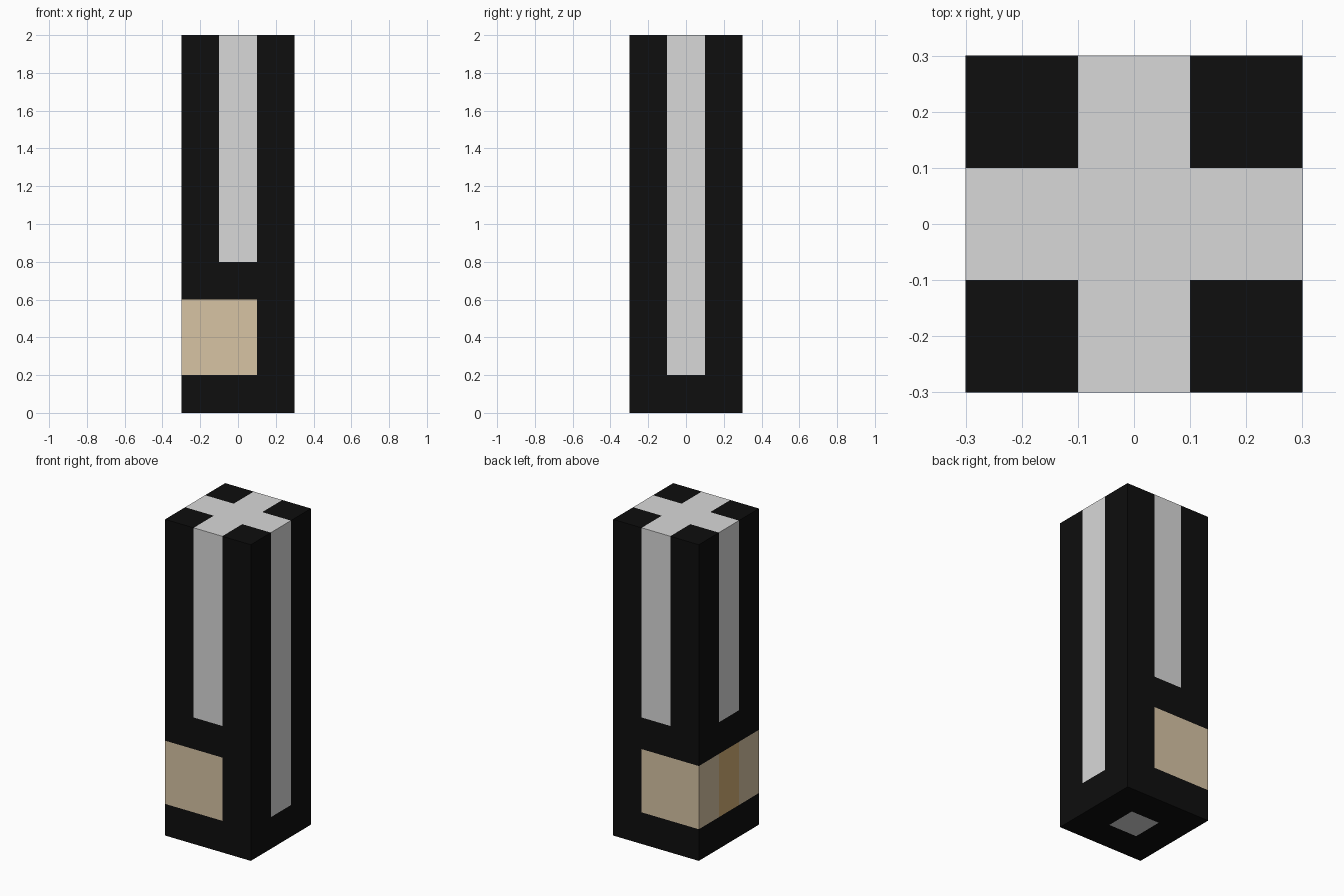
import bpy, bmesh

if "Cube" in bpy.data.objects:
    bpy.data.objects.remove(bpy.data.objects["Cube"])

HALF, BAND, HEIGHT = 0.3, 0.1, 2.0


def material(name, srgb):
    lin = [(c / 255 / 12.92) if c < 11 else ((c / 255 + 0.055) / 1.055) ** 2.4 for c in srgb]
    m = bpy.data.materials.new(name)
    m.diffuse_color = (*lin, 1)
    m.use_nodes = True
    m.node_tree.nodes["Principled BSDF"].inputs["Base Color"].default_value = m.diffuse_color
    return m


BLACK, GREY, TAN, BROWN = range(4)
mats = [material("black", (14, 14, 14)), material("light grey", (216, 216, 216)),
        material("tan", (215, 195, 164)), material("brown", (213, 175, 118))]

# Square pillar, cut along the borders of the painted panels
bm = bmesh.new()
bmesh.ops.create_cube(bm, size=1)
for v in bm.verts:
    v.co = (v.co.x * 2 * HALF, v.co.y * 2 * HALF, (v.co.z + 0.5) * HEIGHT)
cuts = [((p, 0, 0), (1, 0, 0)) for p in (-BAND, BAND)]
cuts += [((0, p, 0), (0, 1, 0)) for p in (-BAND, BAND)]
cuts += [((0, 0, z), (0, 0, 1)) for z in (0.2, 0.6, 0.8)]
for co, no in cuts:
    bmesh.ops.bisect_plane(bm, geom=bm.verts[:] + bm.edges[:] + bm.faces[:],
                           plane_co=co, plane_no=no)
bm.normal_update()


def panel(c, n):
    """Colour of a face from its centre and direction."""
    mid_x, mid_y = abs(c.x) < BAND, abs(c.y) < BAND
    if n.z > 0.5:                                   # cross on top
        return GREY if mid_x or mid_y else BLACK
    if n.z < -0.5:                                  # square underneath
        return GREY if mid_x and mid_y else BLACK
    middle = mid_x if abs(n.y) > 0.5 else mid_y
    if n.x > 0.5:                                   # long stripe on the right
        return GREY if middle and c.z > 0.2 else BLACK
    if c.z > 0.8:                                   # short stripes elsewhere
        return GREY if middle else BLACK
    if 0.2 < c.z < 0.6:                             # wrapped band
        if n.x < -0.5:
            return BROWN if middle else TAN
        return TAN if c.x < BAND else BLACK
    return BLACK


for f in bm.faces:
    f.material_index = panel(f.calc_center_median(), f.normal)

mesh = bpy.data.meshes.new("pillar")
bm.to_mesh(mesh)
bm.free()
for m in mats:
    mesh.materials.append(m)
pillar = bpy.data.objects.new("pillar", mesh)
bpy.context.collection.objects.link(pillar)
